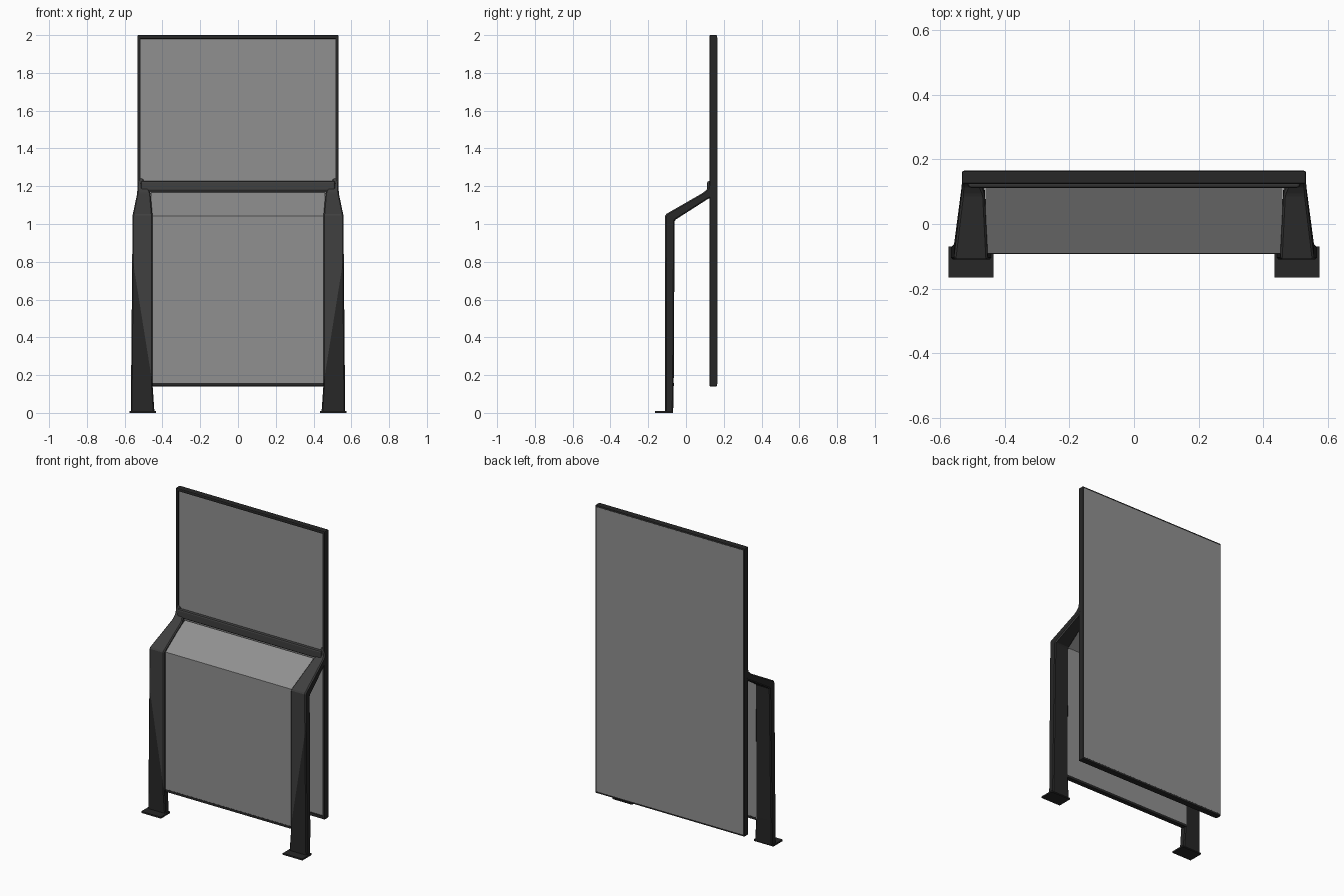
import bpy, bmesh
from mathutils import Vector

if "Cube" in bpy.data.objects:
    bpy.data.objects.remove(bpy.data.objects["Cube"])


def material(name, v):
    m = bpy.data.materials.new(name)
    m.diffuse_color = (v, v, v, 1)
    m.use_nodes = True
    m.node_tree.nodes["Principled BSDF"].inputs["Base Color"].default_value = m.diffuse_color
    return m


GREY = material("panel grey", 0.28)
CHARCOAL = material("charcoal metal", 0.05)
BLACK = material("black metal", 0.02)


def finish(name, bm, mats, bevel=0.0):
    if bevel:
        bmesh.ops.bevel(bm, geom=bm.edges[:], offset=bevel, segments=2,
                        profile=0.5, affect='EDGES', clamp_overlap=True)
    bmesh.ops.recalc_face_normals(bm, faces=bm.faces[:])
    me = bpy.data.meshes.new(name)
    bm.to_mesh(me)
    bm.free()
    for m in mats:
        me.materials.append(m)
    ob = bpy.data.objects.new(name, me)
    bpy.context.collection.objects.link(ob)
    return ob


def box(name, x, y, z, mat, bevel=0.0):
    bm = bmesh.new()
    bmesh.ops.create_cube(bm, size=1)
    for v in bm.verts:
        v.co = Vector([(a[0] + a[1]) / 2 + c * (a[1] - a[0])
                       for a, c in zip((x, y, z), v.co)])
    return finish(name, bm, [mat], bevel)


def loft(rings):
    bm = bmesh.new()
    loops = [[bm.verts.new(p) for p in r] for r in rings]
    n = len(loops[0])
    for a, b in zip(loops, loops[1:]):
        for i in range(n):
            j = (i + 1) % n
            bm.faces.new((a[i], a[j], b[j], b[i]))
    bm.faces.new(loops[0])
    bm.faces.new(loops[-1])
    return bm


# Tall back board: grey sheet inside a dark frame
box("back_board", (-0.523, 0.523), (0.133, 0.160), (0.15, 1.99), GREY)
box("back_board_rear_sheet", (-0.524, 0.524), (0.158, 0.1655), (0.153, 1.988), GREY)
for s, side in ((-1, "left"), (1, "right")):
    box("frame_" + side, sorted((s * 0.515, s * 0.533)), (0.124, 0.165),
        (0.14, 2.0), BLACK, 0.006)
for name, z in (("top", (1.98, 2.0)), ("bottom", (0.14, 0.16))):
    box("frame_" + name, (-0.533, 0.533), (0.124, 0.165), z, BLACK, 0.006)
box("middle_rail", (-0.515, 0.515), (0.112, 0.138), (1.172, 1.228), CHARCOAL, 0.01)

# Bent front panel: upright sheet with a sloped top
profile = [(-0.092, 0.15), (-0.092, 1.043), (0.115, 1.168),
           (0.128, 1.15), (-0.065, 1.025), (-0.065, 0.15)]
finish("front_panel", loft([[(x, y, z) for y, z in profile] for x in (-0.46, 0.46)]), [GREY])
box("front_panel_bottom_trim", (-0.458, 0.458), (-0.093, -0.064), (0.142, 0.158), BLACK)

# Posts with sloped arms; each row: inner x, outer x, front (y, z), back (y, z)
SECTIONS = [
    (0.442, 0.567, (-0.110, 0.0), (-0.068, 0.0)),
    (0.453, 0.566, (-0.110, 0.16), (-0.065, 0.16)),
    (0.453, 0.558, (-0.110, 1.05), (-0.060, 1.02)),
    (0.463, 0.534, (0.090, 1.165), (0.120, 1.135)),
    (0.475, 0.533, (0.118, 1.19), (0.142, 1.14)),
    (0.505, 0.533, (0.128, 1.25), (0.150, 1.20)),
]
for s, side in ((-1, "left"), (1, "right")):
    bm = loft([[(s * xi, *f), (s * xo, *f), (s * xo, *b), (s * xi, *b)]
               for xi, xo, f, b in SECTIONS])
    bmesh.ops.recalc_face_normals(bm, faces=bm.faces[:])
    bmesh.ops.bevel(bm, geom=bm.edges[:], offset=0.006, segments=1,
                    affect='EDGES', clamp_overlap=True)
    # diagonal boundary between the charcoal upper part and black lower part
    point, normal = Vector((s * 0.46, 0, 0.2)), Vector((-s * 0.5, 0, 0.08))
    bmesh.ops.bisect_plane(bm, geom=bm.verts[:] + bm.edges[:] + bm.faces[:],
                           plane_co=point, plane_no=normal)
    bm.normal_update()
    for f in bm.faces:
        c = f.calc_center_median()
        low = c.z < 1.0 and (c - point).dot(normal) < 0
        outer = f.normal.x * s > 0.8
        f.material_index = 1 if low or outer or f.normal.y > 0.5 else 0
    finish("post_" + side, bm, [CHARCOAL, BLACK])
    # thin foot plate reaching forward
    box("foot_plate_" + side, sorted((s * 0.435, s * 0.575)), (-0.165, -0.07),
        (0.0, 0.01), BLACK)
